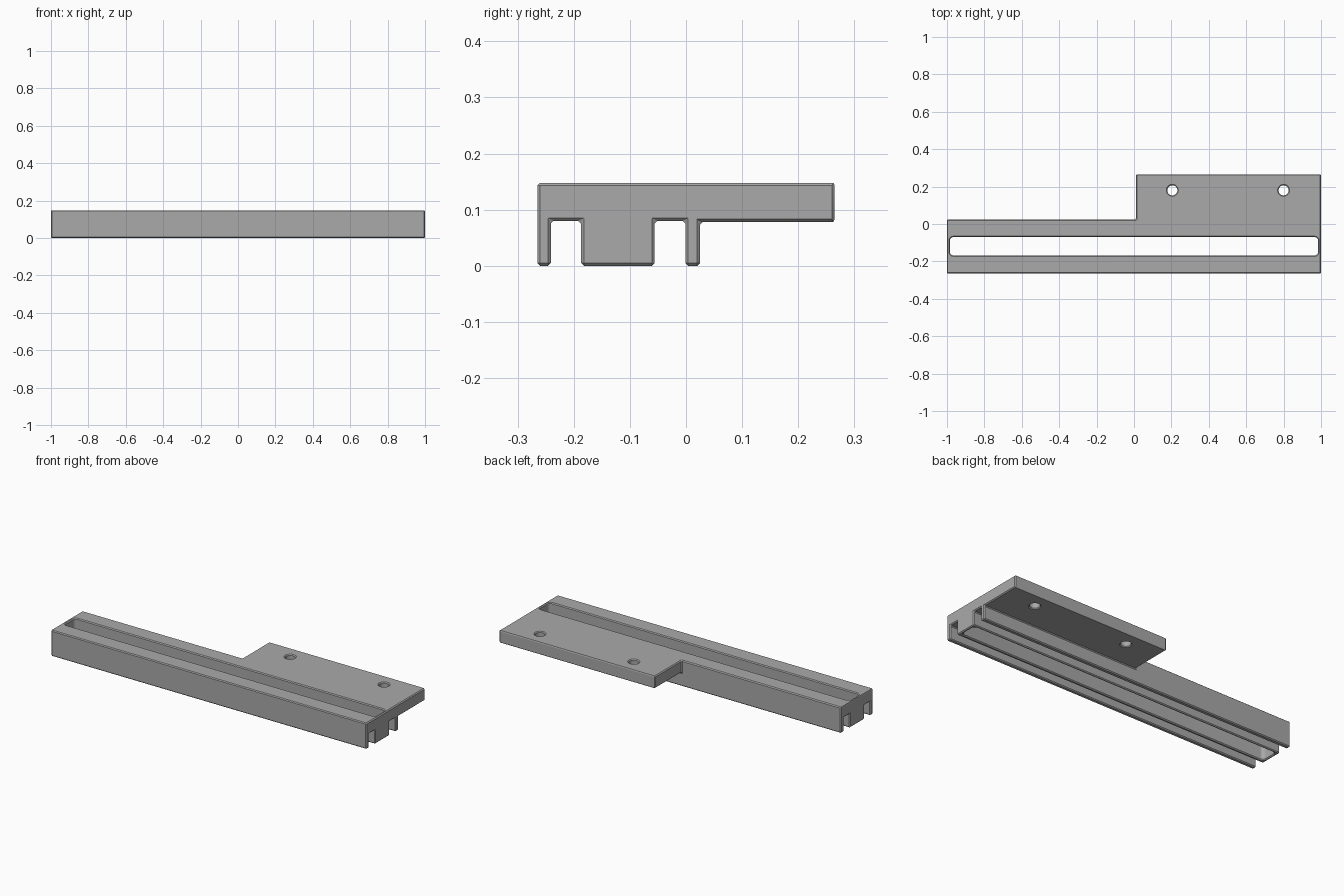
import bpy
import bmesh
import math

cube = bpy.data.objects.get("Cube")
if cube:
    bpy.data.objects.remove(cube)

TOP = 0.148
PLATE_BOTTOM = 0.078
FRONT, RAIL_BACK, PLATE_BACK = -0.265, 0.025, 0.265
PLATE_START = 0.01


def prism(name, outline, z0, z1):
    """Extrude a flat counter-clockwise outline between two heights."""
    bm = bmesh.new()
    face = bm.faces.new([bm.verts.new((x, y, z0)) for x, y in outline])
    out = bmesh.ops.extrude_face_region(bm, geom=[face])
    verts = [v for v in out["geom"] if isinstance(v, bmesh.types.BMVert)]
    bmesh.ops.translate(bm, verts=verts, vec=(0, 0, z1 - z0))
    bmesh.ops.recalc_face_normals(bm, faces=bm.faces)
    mesh = bpy.data.meshes.new(name)
    bm.to_mesh(mesh)
    bm.free()
    obj = bpy.data.objects.new(name, mesh)
    bpy.context.collection.objects.link(obj)
    return obj


def rect(x0, x1, y0, y1):
    return [(x0, y0), (x1, y0), (x1, y1), (x0, y1)]


def rounded_rect(x0, x1, y0, y1, r, steps=6):
    centres = [(x1 - r, y1 - r), (x0 + r, y1 - r), (x0 + r, y0 + r), (x1 - r, y0 + r)]
    points = []
    for corner, (cx, cy) in enumerate(centres):
        for i in range(steps + 1):
            a = math.pi / 2 * (corner + i / steps)
            points.append((cx + r * math.cos(a), cy + r * math.sin(a)))
    return points


def circle(cx, cy, r, n=32):
    return [(cx + r * math.cos(math.tau * i / n), cy + r * math.sin(math.tau * i / n))
            for i in range(n)]


# L-shaped body: long rail with a mounting plate at the back left
body = prism("slotted_rail_bracket", [
    (-1, FRONT), (1, FRONT), (1, PLATE_BACK), (PLATE_START, PLATE_BACK),
    (PLATE_START, RAIL_BACK), (-1, RAIL_BACK)], 0, TOP)

# Cutters: space under the plate, two grooves, long slot, two screw holes
cutters = [
    prism("under_plate_cutter", rect(PLATE_START - 0.005, 1.1, RAIL_BACK, 0.4), -0.1, PLATE_BOTTOM),
    prism("front_groove_cutter", rect(-1.1, 1.1, -0.241, -0.187), -0.1, 0.08),
    prism("back_groove_cutter", rect(-1.1, 1.1, -0.056, -0.001), -0.1, 0.08),
    prism("slot_cutter", rounded_rect(-0.985, 0.985, -0.168, -0.07, 0.02), -0.1, 0.3),
]
for x in (0.205, 0.8):
    cutters.append(prism("screw_hole_cutter", circle(x, 0.18, 0.027), -0.1, 0.3))

bpy.context.view_layer.objects.active = body
body.select_set(True)
for cutter in cutters:
    mod = body.modifiers.new("cut", "BOOLEAN")
    mod.operation = "DIFFERENCE"
    mod.solver = "EXACT"
    mod.object = cutter
    bpy.ops.object.modifier_apply(modifier=mod.name)
    bpy.data.objects.remove(cutter)

# Merge coplanar faces left by the cuts
bm = bmesh.new()
bm.from_mesh(body.data)
bmesh.ops.remove_doubles(bm, verts=bm.verts, dist=0.0001)
bmesh.ops.dissolve_limit(bm, angle_limit=math.radians(1), verts=bm.verts, edges=bm.edges)
bm.to_mesh(body.data)
bm.free()

# Small chamfer on every sharp edge
bevel = body.modifiers.new("chamfer", "BEVEL")
bevel.width = 0.005
bevel.segments = 1
bevel.limit_method = "ANGLE"
bevel.angle_limit = math.radians(30)
bpy.ops.object.modifier_apply(modifier=bevel.name)
bpy.ops.object.shade_smooth_by_angle(angle=math.radians(25))

# Plain grey finish
grey = bpy.data.materials.new("plain_grey")
grey.use_nodes = True
colour = (0.4, 0.4, 0.4, 1)
grey.diffuse_color = colour
grey.node_tree.nodes["Principled BSDF"].inputs["Base Color"].default_value = colour
body.data.materials.clear()
body.data.materials.append(grey)
